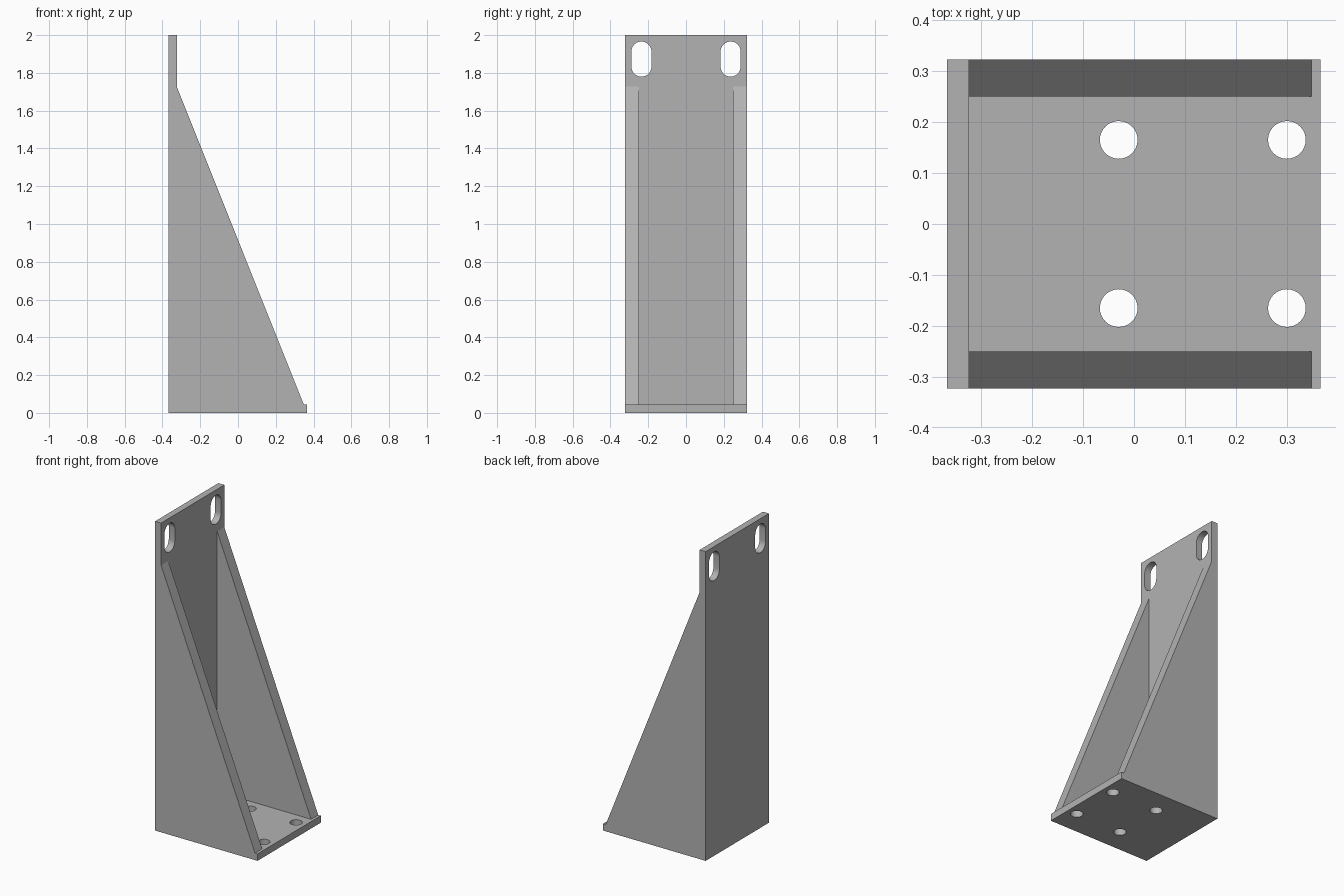
import bpy, bmesh, math

if "Cube" in bpy.data.objects:
    bpy.data.objects.remove(bpy.data.objects["Cube"])

HALF_W = 0.323                   # half width of the bracket
WALL_X, BASE_Z = -0.324, 0.045   # inner faces of back plate and base

steel = bpy.data.materials.new("plain_grey")
steel.diffuse_color = (0.45, 0.45, 0.45, 1)
steel.use_nodes = True
steel.node_tree.nodes["Principled BSDF"].inputs["Base Color"].default_value = steel.diffuse_color


def prism(name, pts, axis, lo, hi):
    """Extrude a 2D outline along an axis ('x', 'y' or 'z') from lo to hi."""
    place = {"x": lambda a, b, d: (d, a, b),
             "y": lambda a, b, d: (a, d, b),
             "z": lambda a, b, d: (a, b, d)}[axis]
    bm = bmesh.new()
    face = bm.faces.new([bm.verts.new(place(a, b, lo)) for a, b in pts])
    new = bmesh.ops.extrude_face_region(bm, geom=[face])["geom"]
    shift = place(0, 0, hi - lo)
    bmesh.ops.translate(bm, vec=shift, verts=[g for g in new if isinstance(g, bmesh.types.BMVert)])
    bmesh.ops.recalc_face_normals(bm, faces=bm.faces)
    mesh = bpy.data.meshes.new(name)
    bm.to_mesh(mesh)
    bm.free()
    mesh.materials.append(steel)
    obj = bpy.data.objects.new(name, mesh)
    bpy.context.collection.objects.link(obj)
    return obj


def slot(cx, cy, r, straight=0.0, n=32):
    """Round outline, stretched vertically into a slot when straight > 0."""
    pts = []
    for half, off in ((0, straight / 2), (1, -straight / 2)):
        for i in range(n // 2 + (1 if straight else 0)):
            a = math.pi * half + 2 * math.pi * i / n
            pts.append((cx + r * math.cos(a), cy + off + r * math.sin(a)))
    return pts


# Bracket body: side outline of back plate, sloping gussets and base lip
outline = [(-0.367, 0), (0.366, 0), (0.366, BASE_Z), (0.348, BASE_Z),
           (WALL_X, 1.727), (WALL_X, 2), (-0.367, 2)]
bracket = prism("bracket", outline, "y", -HALF_W, HALF_W)

# Pocket between the two gussets
pocket = [(WALL_X, BASE_Z), (0.6, BASE_Z), (0.6, 2.2), (WALL_X, 2.2)]
cutters = [prism("pocket_cutter", pocket, "y", -0.25, 0.25)]

for s in (-1, 1):
    # Mounting slots in the back plate
    cutters.append(prism("slot_cutter", slot(s * 0.236, 1.873, 0.053, 0.08), "x", -0.5, -0.2))
    # Bolt holes in the base
    for x in (-0.03, 0.30):
        cutters.append(prism("hole_cutter", slot(x, s * 0.165, 0.037), "z", -0.1, 0.1))

for c in cutters:
    c.hide_render = True
    c.hide_set(True)
    mod = bracket.modifiers.new(c.name, "BOOLEAN")
    mod.operation, mod.solver, mod.object = "DIFFERENCE", "EXACT", c

# Apply the cuts, then smooth only the round hole walls
bpy.context.view_layer.objects.active = bracket
bracket.select_set(True)
for mod in list(bracket.modifiers):
    bpy.ops.object.modifier_apply(modifier=mod.name)
for c in cutters:
    bpy.data.objects.remove(c)
bpy.ops.object.shade_smooth_by_angle(angle=math.radians(20))
